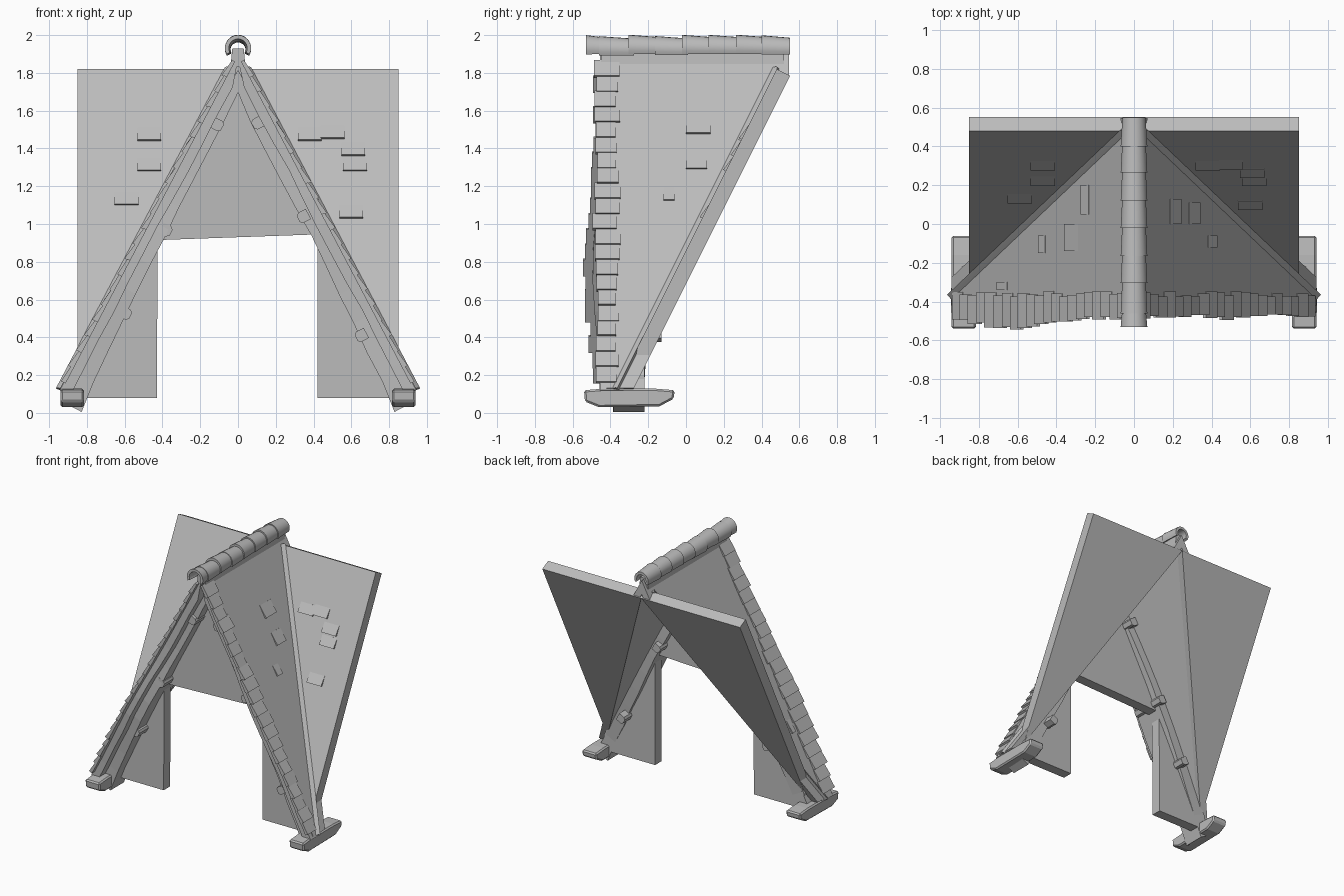
import bpy, bmesh, math, random
from mathutils import Vector

random.seed(4)
if bpy.data.objects.get("Cube"):
    bpy.data.objects.remove(bpy.data.objects["Cube"])

grey = bpy.data.materials.new("plain_grey")
grey.use_nodes = True
COLOUR = (0.5, 0.5, 0.5, 1)
grey.diffuse_color = COLOUR
grey.node_tree.nodes["Principled BSDF"].inputs["Base Color"].default_value = COLOUR

APEX = 1.92                                   # roof apex height
DOWN = Vector((0.466, 0, -0.885))             # direction down the gable roof
OUT = Vector((0.885, 0, 0.466))               # gable roof normal
SLAB_UP = Vector((0, 0.447, 0.894))           # direction up the rear roof
SLAB_OUT = Vector((0, -0.894, 0.447))         # rear roof normal
SLAB_BASE = Vector((0, -0.43, 0))             # rear roof face at ground level


def roof_point(side, s, h, y):
    """Point s down the gable slope, h above it."""
    p = DOWN * s + OUT * h
    return Vector((side * p.x, y, APEX + p.z))


def slab_point(x, z, h=0):
    """Point on the rear roof face at height z, raised by h."""
    p = SLAB_BASE + SLAB_UP * (z / SLAB_UP.z) + SLAB_OUT * h
    return Vector((x, p.y, p.z))


def finish(name, bm, smooth=False):
    bmesh.ops.recalc_face_normals(bm, faces=bm.faces)
    mesh = bpy.data.meshes.new(name)
    bm.to_mesh(mesh)
    bm.free()
    mesh.materials.append(grey)
    ob = bpy.data.objects.new(name, mesh)
    bpy.context.collection.objects.link(ob)
    if smooth:
        bpy.ops.object.select_all(action="DESELECT")
        ob.select_set(True)
        bpy.context.view_layer.objects.active = ob
        bpy.ops.object.shade_smooth_by_angle(angle=math.radians(35))
    return ob


def loft(bm, sections):
    """Skin equal-sized loops and cap both ends."""
    rings = [[bm.verts.new(p) for p in sec] for sec in sections]
    n = len(rings[0])
    for a, b in zip(rings, rings[1:]):
        for i in range(n):
            j = (i + 1) % n
            bm.faces.new((a[i], a[j], b[j], b[i]))
    bm.faces.new(rings[0])
    bm.faces.new(rings[-1])


def solid(name, sections, smooth=False):
    bm = bmesh.new()
    loft(bm, sections)
    return finish(name, bm, smooth)


def roof_box(bm, side, s0, s1, y0, y1, low, high, bottom=-0.01):
    """Lapped tile on the gable slope, thicker at its lower end."""
    loft(bm, [[roof_point(side, s, h, y) for s, h in
               ((s0, bottom), (s0, low), (s1, high), (s1, bottom))] for y in (y0, y1)])


def front_wave(side, s):
    """Uneven line of the front verge."""
    if side < 0:
        return -0.05 * math.exp(-((s - 1.3) / 0.42) ** 2)
    return 0.012 * math.sin(s * 3.1) ** 2


for side, word in ((-1, "right"), (1, "left")):
    # Gable roof panel, trimmed by the underside of the rear roof
    bm = bmesh.new()
    loft(bm, [[Vector((0, y, APEX)), roof_point(side, 2.02, 0, y),
               roof_point(side, 2.02, -0.05, y), Vector((0, y, APEX - 0.107))]
              for y in (-0.42, 0.545)])
    cut = bmesh.ops.bisect_plane(bm, geom=bm.verts[:] + bm.edges[:] + bm.faces[:],
                                 plane_co=SLAB_BASE - SLAB_OUT * 0.079,
                                 plane_no=-SLAB_OUT, clear_outer=True)
    bmesh.ops.holes_fill(bm, edges=[e for e in cut["geom_cut"]
                                    if isinstance(e, bmesh.types.BMEdge)])
    finish(word + "_gable_roof", bm)

    # Rear roof triangle
    corners = ((0, 1.82), (0.85, 1.82), (0.85, 0.22))
    solid(word + "_rear_roof", [[slab_point(side * x, z, h) for x, z in corners]
                                for h in (0, -0.08)])

    # Soft flashing along the valley
    rows = []
    for z in (1.83, 0.13):
        s = (APEX - z) / 0.885
        valley = slab_point(side * s * 0.466, z)
        rows.append([valley + Vector((-side * 0.02, 0.02, -0.02)),
                     valley + Vector((0, -0.025, 0)),
                     valley + Vector((side * 0.012, -0.008, 0.004)),
                     valley + Vector((side * 0.022, 0, 0))])
    solid(word + "_valley_flashing", rows, True)

    # Two uneven rafters, the inner one set further back
    for name, y0, y1, h0, h1, end in (("outer", -0.455, -0.33, -0.004, -0.062, 2.03),
                                      ("inner", -0.385, -0.22, -0.05, -0.115, 2.08)):
        rows = []
        for i in range(13):
            s = 0.02 + (end - 0.02) * i / 12
            w = front_wave(side, s) * 0.8
            sag = random.uniform(-0.006, 0.006)
            foot, back = 0, y1
            if name == "inner":
                foot = 0.045 * max(0, s - 1.2)
                back += 0.05 * math.sin(math.pi * min(1, s / 1.85))
            sec = []
            for y, h in ((y0 + w, h0), (back, h0), (back, h1 + sag - foot),
                         (y0 + w, h1 + sag - foot)):
                p = roof_point(side, s, h, y)
                p.x = side * max(0, side * p.x)
                sec.append(p)
            rows.append(sec)
        solid(word + "_" + name + "_rafter", rows)

    # Verge tiles
    bm = bmesh.new()
    count = 21
    for i in range(count):
        s = 0.06 + i * 1.92 / count
        y = -0.485 + front_wave(side, s) + random.uniform(-0.012, 0.008)
        roof_box(bm, side, s, s + 0.098, y, -0.36 + random.uniform(-0.015, 0.015),
                 0.003, random.uniform(0.01, 0.02), -0.014)
    finish(word + "_verge_tiles", bm)

    # Purlin ends under the rafters
    bm = bmesh.new()
    for s in ((0.39, 0.94, 1.64) if side > 0 else (0.4, 1.02, 1.51)):
        mid = -0.075 - 0.031 * s
        loft(bm, [[roof_point(side, s + a, mid + h, y) for a, h in
                   ((-0.03, 0.03), (0.03, 0.03), (0.03, -0.015),
                    (0.018, -0.03), (-0.018, -0.03), (-0.03, -0.015))]
                  for y in (-0.41, -0.13)])
    finish(word + "_purlins", bm)

    # Boat-shaped foot block
    profile = ((-0.54, 0.12), (-0.44, 0.128), (-0.16, 0.128), (-0.06, 0.12),
               (-0.065, 0.075), (-0.14, 0.035), (-0.46, 0.03), (-0.535, 0.06))
    foot = solid(word + "_foot", [[Vector((side * x, y, z)) for y, z in profile]
                                  for x in (0.815, 0.94)])
    bevel = foot.modifiers.new("worn_edges", "BEVEL")
    bevel.width = 0.01

    # Loose tiles on the gable slope
    bm = bmesh.new()
    loose = (((0.40, 0, 0.13, 0.1), (0.61, 0, 0.11, 0.1), (0.82, -0.12, -0.06, 0.08))
             if side > 0 else
             ((0.5, 0.05, 0.2, 0.07), (0.62, -0.14, 0, 0.13),
              (0.98, -0.15, -0.06, 0.06), (1.4, -0.34, -0.3, 0.1)))
    for s, y0, y1, length in loose:
        roof_box(bm, side, s, s + length, y0, y1, 0.001, 0.012)
    finish(word + "_gable_loose_tiles", bm)

    # Loose tiles on the rear roof
    bm = bmesh.new()
    spots = (((0.38, 1.44), (0.5, 1.45), (0.61, 1.36), (0.62, 1.28), (0.6, 1.03))
             if side > 0 else ((-0.47, 1.44), (-0.47, 1.28), (-0.59, 1.1)))
    for x, z in spots:
        loft(bm, [[slab_point(x + dx, zz, h) for zz, h in
                   ((z, -0.01), (z, 0.015), (z + 0.07, 0.001), (z + 0.07, -0.01))]
                  for dx in (-0.063, 0.063)])
    finish(word + "_rear_loose_tiles", bm)

# Front wall with a doorway
outline = ((-0.43, 0.08), (-0.425, 0.915), (0.42, 0.945), (0.42, 0.08),
           (0.86, 0.08), (0.86, 0.2), (0, 1.83), (-0.86, 0.2), (-0.86, 0.08))
solid("front_wall", [[Vector((x, y, z)) for x, z in outline] for y in (-0.3, -0.22)])

# Row of overlapping half-round ridge tiles
bm = bmesh.new()
breaks = (-0.53, -0.46, -0.305, -0.165, -0.02, 0.12, 0.265, 0.40, 0.55)
arc = [math.radians(-28 + 236 * i / 14) for i in range(15)]
for i, (y0, y1) in enumerate(zip(breaks, breaks[1:])):
    lift = random.uniform(-0.006, 0.003)
    rows = []
    for y, r, dz in ((y0, 0.069, 0.0), (y1 + (0.03 if y1 < 0.5 else 0), 0.06, -0.004)):
        loop = [(math.cos(a) * r, math.sin(a) * r) for a in arc]
        loop += [(math.cos(a) * (r - 0.02), math.sin(a) * (r - 0.02)) for a in reversed(arc)]
        rows.append([Vector((x, y, 1.931 + z + dz + (lift if i else 0))) for x, z in loop])
    loft(bm, rows)
finish("ridge_tiles", bm, True)

# Timber core beneath the ridge tiles
solid("ridge_core", [[Vector((x, y, z)) for x, z in
                      ((-0.04, 1.83), (0.04, 1.83), (0.03, 1.93), (-0.03, 1.93))]
                     for y in (-0.45, 0.52)])
